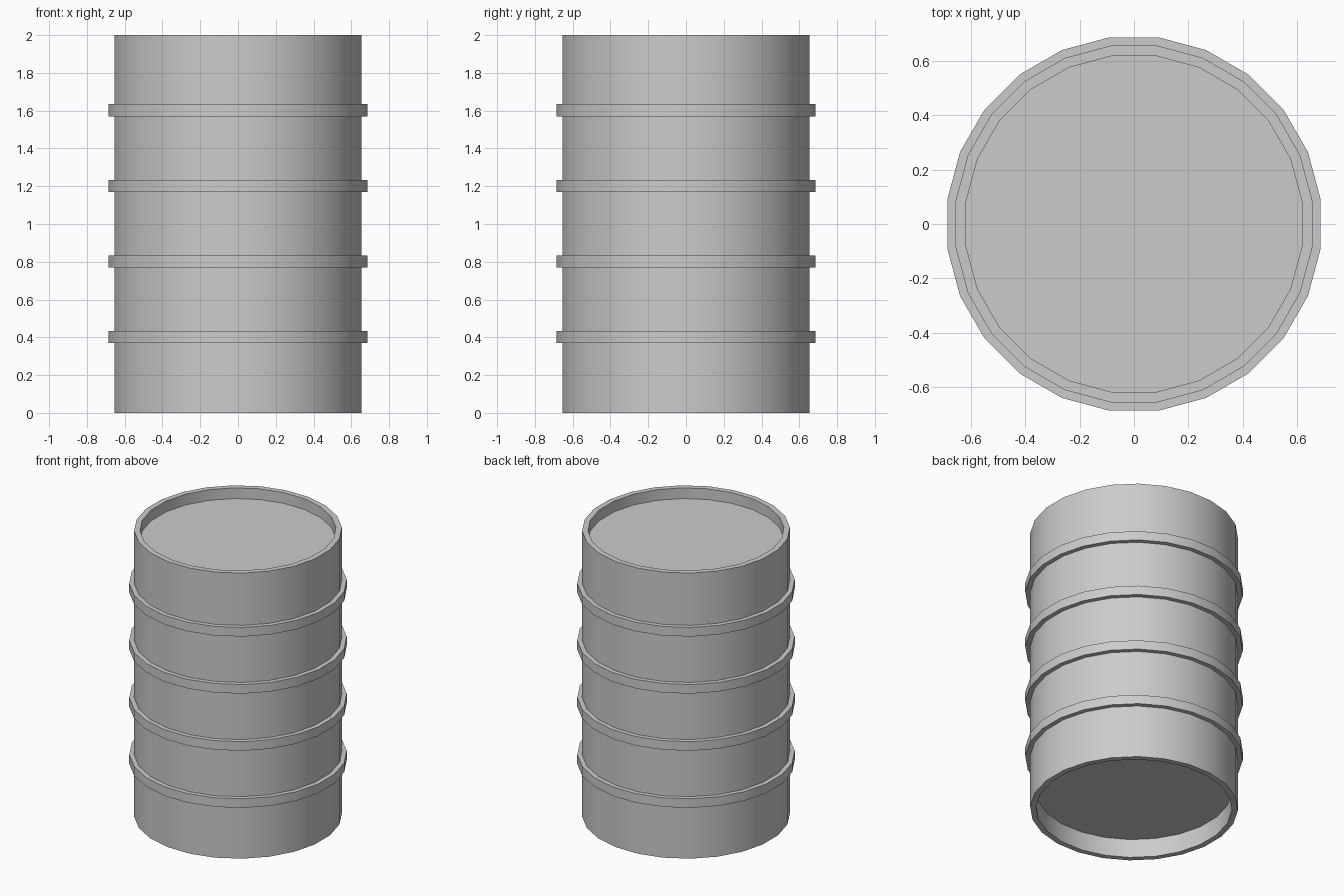
import bpy, bmesh, math

if "Cube" in bpy.data.objects:
    bpy.data.objects.remove(bpy.data.objects["Cube"])

SIDES = 24
BODY_R, BAND_R, INNER_R = 0.66, 0.691, 0.622
HEIGHT, TOP_RECESS, BOTTOM_RECESS = 2.0, 0.075, 0.13
BAND_HALF = 0.032


def lathe(name, profile):
    """Spin an (r, z) profile round z and close both ends with flat caps."""
    bm = bmesh.new()
    rings = []
    for r, z in profile:
        rings.append([bm.verts.new((r * math.cos(a), r * math.sin(a), z))
                      for a in (2 * math.pi * (i + 0.5) / SIDES for i in range(SIDES))])
    for lo, hi in zip(rings, rings[1:]):
        for i in range(SIDES):
            j = (i + 1) % SIDES
            bm.faces.new((lo[i], lo[j], hi[j], hi[i]))
    bm.faces.new(rings[0][::-1])
    bm.faces.new(rings[-1])
    bmesh.ops.recalc_face_normals(bm, faces=bm.faces[:])
    mesh = bpy.data.meshes.new(name)
    bm.to_mesh(mesh)
    bm.free()
    obj = bpy.data.objects.new(name, mesh)
    bpy.context.collection.objects.link(obj)
    bpy.context.view_layer.objects.active = obj
    obj.select_set(True)
    bpy.ops.object.shade_smooth_by_angle(angle=math.radians(30))
    obj.select_set(False)
    return obj


# Recessed base and lower rim
profile = [(INNER_R, BOTTOM_RECESS), (INNER_R, 0), (BODY_R, 0)]
# Four raised bands along the wall
for k in range(1, 5):
    z = 0.402 + 0.4 * (k - 1)
    profile += [(BODY_R, z - BAND_HALF), (BAND_R, z - BAND_HALF),
                (BAND_R, z + BAND_HALF), (BODY_R, z + BAND_HALF)]
# Upper rim and recessed lid
profile += [(BODY_R, HEIGHT), (INNER_R, HEIGHT), (INNER_R, HEIGHT - TOP_RECESS)]

lathe("barrel_body", profile)
